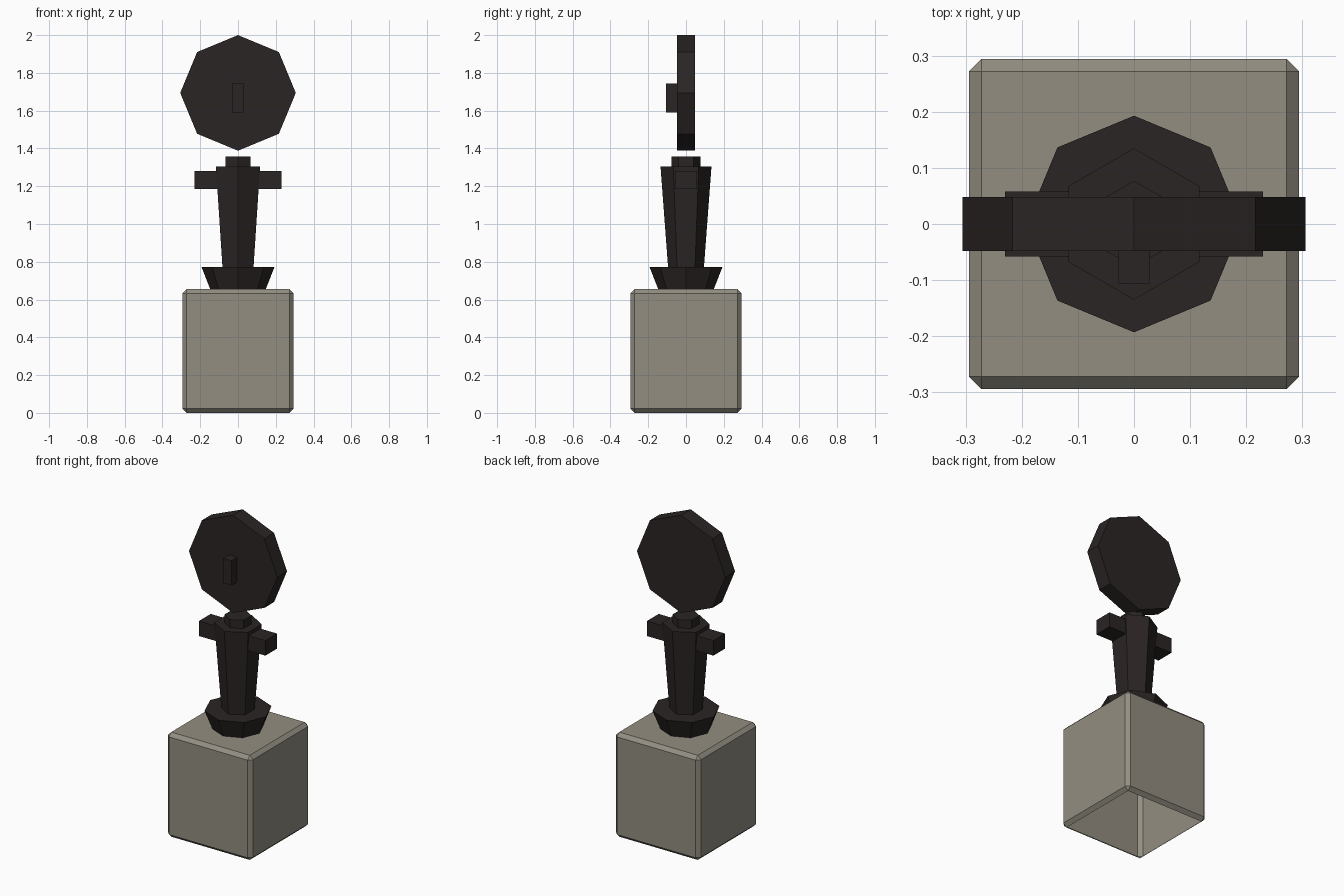
import bpy, bmesh
from math import sin, cos, pi
from mathutils import Matrix

if "Cube" in bpy.data.objects:
    bpy.data.objects.remove(bpy.data.objects["Cube"])


def material(name, rgb):
    m = bpy.data.materials.new(name)
    m.diffuse_color = (*rgb, 1)
    m.use_nodes = True
    m.node_tree.nodes["Principled BSDF"].inputs["Base Color"].default_value = m.diffuse_color
    return m


STONE = material("stone", (0.29, 0.27, 0.22))
IRON = material("dark_iron", (0.023, 0.018, 0.017))


def finish(name, bm, mat):
    bmesh.ops.recalc_face_normals(bm, faces=bm.faces[:])
    me = bpy.data.meshes.new(name)
    bm.to_mesh(me)
    bm.free()
    me.materials.append(mat)
    ob = bpy.data.objects.new(name, me)
    bpy.context.collection.objects.link(ob)
    return ob


def box_bm(lo, hi):
    bm = bmesh.new()
    size = [b - a for a, b in zip(lo, hi)]
    mid = [(a + b) / 2 for a, b in zip(lo, hi)]
    bmesh.ops.create_cube(bm, size=1, matrix=Matrix.Translation(mid) @ Matrix.Diagonal((*size, 1)))
    return bm


def prism(name, sides, r0, r1, h0, h1, mat, transform=None):
    """Tapered prism along z with one corner on +y."""
    bm = bmesh.new()
    rings = [[bm.verts.new((r * sin(2 * pi * i / sides), r * cos(2 * pi * i / sides), h))
              for i in range(sides)] for r, h in ((r0, h0), (r1, h1))]
    for ring in rings:
        bm.faces.new(ring)
    for i in range(sides):
        j = (i + 1) % sides
        bm.faces.new((rings[0][i], rings[0][j], rings[1][j], rings[1][i]))
    if transform:
        bm.transform(transform)
    return finish(name, bm, mat)


# Stone block: chamfered edges, open underneath
bm = box_bm((-0.294, -0.294, 0), (0.294, 0.294, 0.655))
bmesh.ops.bevel(bm, geom=bm.edges[:], offset=0.022, segments=1, affect='EDGES')
bm.normal_update()
bottom = [f for f in bm.faces if f.normal.z < -0.99]
finish_faces = bmesh.ops.delete(bm, geom=bottom, context='FACES')
finish("stone_block", bm, STONE)

# Post: flared collar, tapered column and cap
prism("collar", 8, 0.147, 0.193, 0.655, 0.772, IRON)
prism("column", 6, 0.095, 0.135, 0.772, 1.305, IRON)
prism("column_cap", 6, 0.077, 0.077, 1.305, 1.357, IRON)

# Crossbar through the column
finish("crossbar", box_bm((-0.23, -0.058, 1.186), (0.23, 0.058, 1.28)), IRON)

# Upright octagonal disc with a small block on its front
prism("disc", 8, 0.306, 0.306, -0.048, 0.048, IRON,
      Matrix.Translation((0, 0, 1.694)) @ Matrix.Rotation(pi / 2, 4, 'X'))
finish("disc_block", box_bm((-0.028, -0.106, 1.59), (0.028, -0.046, 1.745)), IRON)
